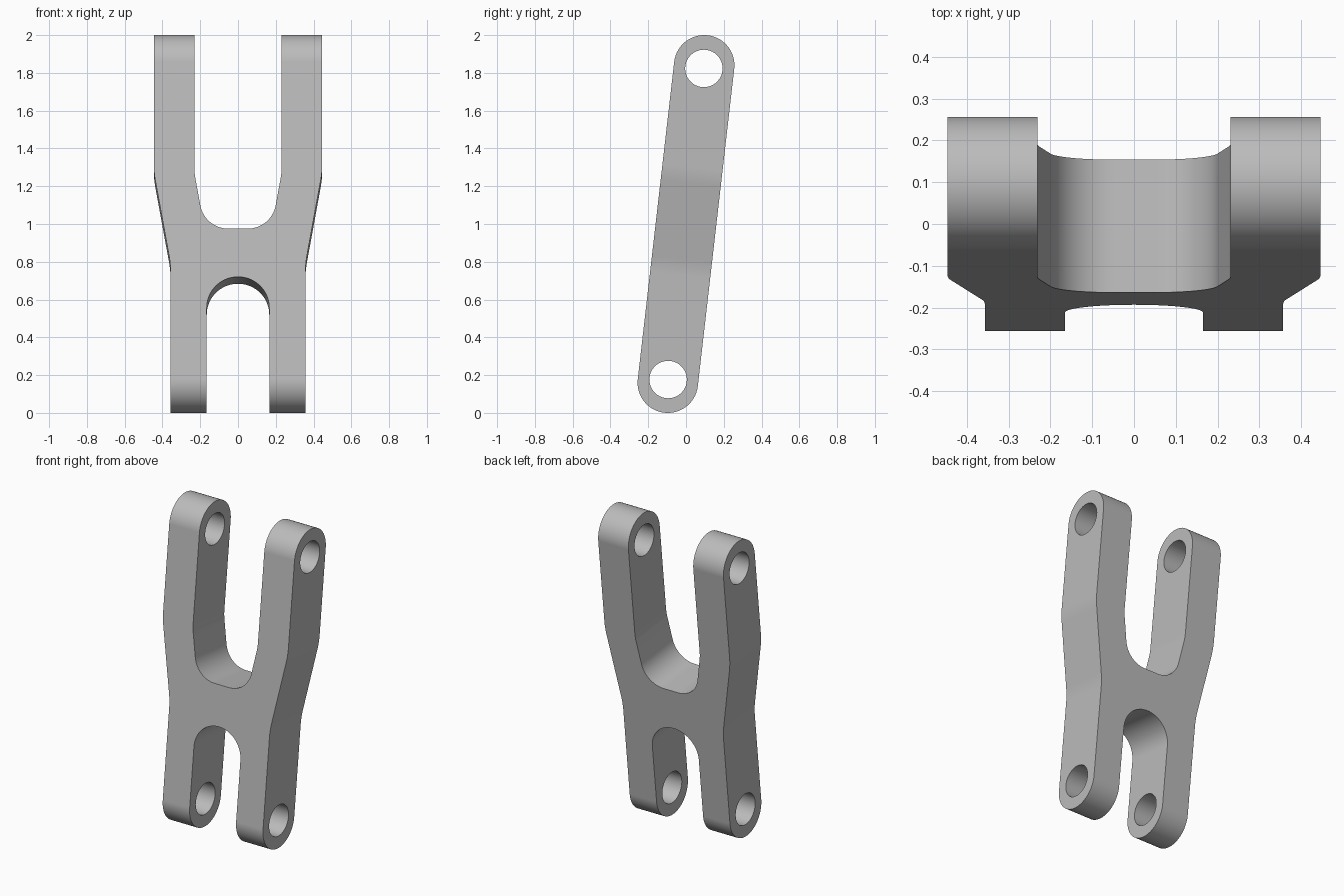
import bpy
import bmesh
import math
from mathutils import Matrix, Vector

cube = bpy.data.objects.get("Cube")
if cube:
    bpy.data.objects.remove(cube, do_unlink=True)

TILT = math.radians(6.55)
END_RADIUS = 0.16      # half the bar's thickness
END_OFFSET = 0.8455    # rounded end centres, from the middle
HOLE_OFFSET = 0.829
HOLE_RADIUS = 0.099

grey = bpy.data.materials.new("machined grey")
grey.use_nodes = True
grey.diffuse_color = (0.5, 0.5, 0.5, 1)
grey.node_tree.nodes["Principled BSDF"].inputs["Base Color"].default_value = (0.5, 0.5, 0.5, 1)


def prism(name, points, axis, depth):
    """Extrude a closed outline symmetrically along x or y; outline's second value is z."""
    bm = bmesh.new()
    lift = (lambda a, b: (-depth, a, b)) if axis == "x" else (lambda a, b: (a, -depth, b))
    push = Vector((2 * depth, 0, 0)) if axis == "x" else Vector((0, 2 * depth, 0))
    face = bm.faces.new([bm.verts.new(lift(a, b)) for a, b in points])
    new = bmesh.ops.extrude_face_region(bm, geom=[face])["geom"]
    bmesh.ops.translate(bm, vec=push, verts=[v for v in new if isinstance(v, bmesh.types.BMVert)])
    bmesh.ops.recalc_face_normals(bm, faces=bm.faces)
    mesh = bpy.data.meshes.new(name)
    bm.to_mesh(mesh)
    bm.free()
    mesh.materials.append(grey)
    obj = bpy.data.objects.new(name, mesh)
    bpy.context.collection.objects.link(obj)
    return obj


def arc(cx, cz, r, start, end, steps):
    return [(cx + r * math.cos(start + (end - start) * i / steps),
             cz + r * math.sin(start + (end - start) * i / steps)) for i in range(steps + 1)]


def fillet(corners):
    """Round each (x, z, radius) corner of a closed outline."""
    out = []
    for i, (x, z, r) in enumerate(corners):
        p = Vector((x, z))
        if r == 0:
            out.append((x, z))
            continue
        a = (Vector(corners[i - 1][:2]) - p).normalized()
        b = (Vector(corners[(i + 1) % len(corners)][:2]) - p).normalized()
        half = a.angle(b) / 2
        centre = p + (a + b).normalized() * (r / math.sin(half))
        start = p + a * (r / math.tan(half)) - centre
        end = p + b * (r / math.tan(half)) - centre
        a0 = math.atan2(start.y, start.x)
        turn = math.remainder(math.atan2(end.y, end.x) - a0, math.tau)
        steps = max(4, round(abs(turn) / math.radians(5)))
        out += arc(centre.x, centre.y, r, a0, a0 + turn, steps)
    return out


def apply_boolean(target, tool, operation):
    mod = target.modifiers.new("cut", "BOOLEAN")
    mod.operation = operation
    mod.solver = "EXACT"
    mod.object = tool
    bpy.context.view_layer.objects.active = target
    bpy.ops.object.modifier_apply(modifier=mod.name)
    bpy.data.objects.remove(tool, do_unlink=True)


# Bar with rounded ends, seen from the side
side = (arc(0, END_OFFSET, END_RADIUS, 0, math.pi, 40)
        + arc(0, -END_OFFSET, END_RADIUS, math.pi, math.tau, 40))
link = prism("forked_link", side, "x", 0.6)

# Two-forked outline: arch below, wider fork above
half = [
    (0.1655, -0.30, 0.165),
    (0.1655, -1.2, 0),
    (0.357, -1.2, 0),
    (0.357, -0.23, 0.5),
    (0.446, 0.26, 0.5),
    (0.446, 1.2, 0),
    (0.231, 1.2, 0),
    (0.231, 0.255, 0.3),
    (0.177, -0.043, 0.15),
]
outline = fillet(half + [(-x, z, r) for x, z, r in reversed(half)])
apply_boolean(link, prism("fork_outline", outline, "y", 0.4), "INTERSECT")

# Pin holes through both pairs of arms
for sign in (1, -1):
    circle = arc(0, sign * HOLE_OFFSET, HOLE_RADIUS, 0, math.tau, 64)[:-1]
    apply_boolean(link, prism("pin_hole", circle, "x", 0.7), "DIFFERENCE")

# Lean the link back and stand it on the ground
link.data.transform(Matrix.Translation((0, 0, 1)) @ Matrix.Rotation(-TILT, 4, "X"))

# Smooth curved walls, crisp edges
bpy.ops.object.select_all(action="DESELECT")
link.select_set(True)
bpy.context.view_layer.objects.active = link
bpy.ops.object.shade_smooth_by_angle(angle=math.radians(30))
weighted = link.modifiers.new("even shading", "WEIGHTED_NORMAL")
weighted.keep_sharp = True
